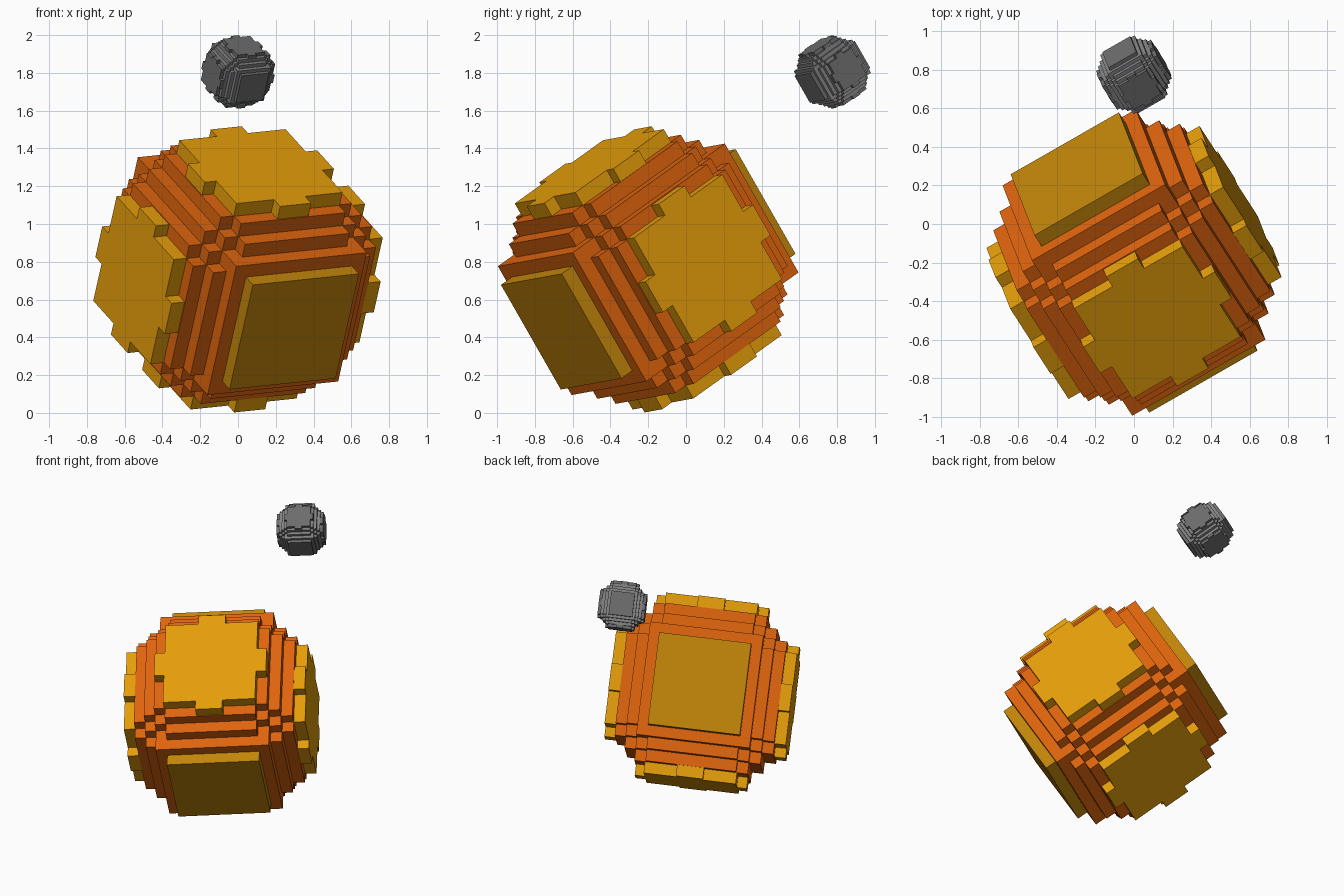
import bpy, bmesh
from itertools import permutations
from mathutils import Matrix, Vector

old = bpy.data.objects.get("Cube")
if old:
    bpy.data.objects.remove(old, do_unlink=True)


def material(name, rgb):
    mat = bpy.data.materials.new(name)
    mat.use_nodes = True
    color = (*rgb, 1)
    mat.diffuse_color = color
    bsdf = mat.node_tree.nodes["Principled BSDF"]
    bsdf.inputs["Base Color"].default_value = color
    bsdf.inputs["Roughness"].default_value = 0.9
    return mat


orange = material("orange rock", (0.73, 0.128, 0.004))
yellow = material("yellow plate", (0.78, 0.34, 0.003))
ochre = material("ochre pole plate", (0.54, 0.235, 0.003))
grey = material("grey rock", (0.22, 0.22, 0.22))
dark_grey = material("dark grey plate", (0.15, 0.15, 0.15))

# Shared tilt of both globes: columns are the side, polar and upper axes
side = Vector((0.865, 0.495, 0.09)).normalized()
pole = Vector((-0.469, 0.719, 0.516))
pole = (pole - side * pole.dot(side)).normalized()
tilt = Matrix((side, pole, side.cross(pole))).transposed().to_4x4()


def boxes(name, parts, mat, place):
    """One object from a list of (centre, half size) boxes."""
    bm = bmesh.new()
    for centre, half in parts:
        size = Matrix.Diagonal((*[2 * h for h in half], 1))
        bmesh.ops.create_cube(bm, size=1, matrix=Matrix.Translation(centre) @ size)
    mesh = bpy.data.meshes.new(name)
    bm.to_mesh(mesh)
    bm.free()
    mesh.materials.append(mat)
    obj = bpy.data.objects.new(name, mesh)
    obj.matrix_world = place
    bpy.context.collection.objects.link(obj)


# Nested blocks, in layers of one step, that round the edges and corners
STEP = 0.08
BLOCKS = {p for block in ((7, 5, 4), (6, 6, 4), (6, 5, 5))
          for p in permutations(block)} | {(5, 7, 5)}
TOP, BASE, HALF = 0.64, 0.55, 0.325
TAB_REACH, TAB_HALF = 0.395, 0.095


def plate(axis, sign):
    """Square cap on one face, with a tab on each edge except at the poles."""
    shapes = [(HALF, HALF)]
    if axis != 1:
        shapes += [(TAB_REACH, TAB_HALF), (TAB_HALF, TAB_REACH)]
    parts = []
    for u, v in shapes:
        centre, half = Vector((0, 0, 0)), [u, v]
        centre[axis] = sign * (TOP + BASE) / 2
        half.insert(axis, (TOP - BASE) / 2)
        parts.append((centre, half))
    return parts


def globe(name, location, scale, rock, caps):
    place = Matrix.Translation(location) @ tilt @ Matrix.Scale(scale, 4)
    body = [((0, 0, 0), [STEP * n for n in block]) for block in sorted(BLOCKS)]
    boxes(name + "_body", body, rock, place)
    for axis, label in enumerate(("side", "pole", "upper")):
        for sign, end in ((1, "plus"), (-1, "minus")):
            boxes(f"{name}_{label}_plate_{end}", plate(axis, sign), caps[axis], place)


globe("planet", (0, -0.2, 0.76), 1, orange, (yellow, ochre, yellow))
globe("moon", (0, 0.775, 1.805), 0.257, grey, (dark_grey,) * 3)
